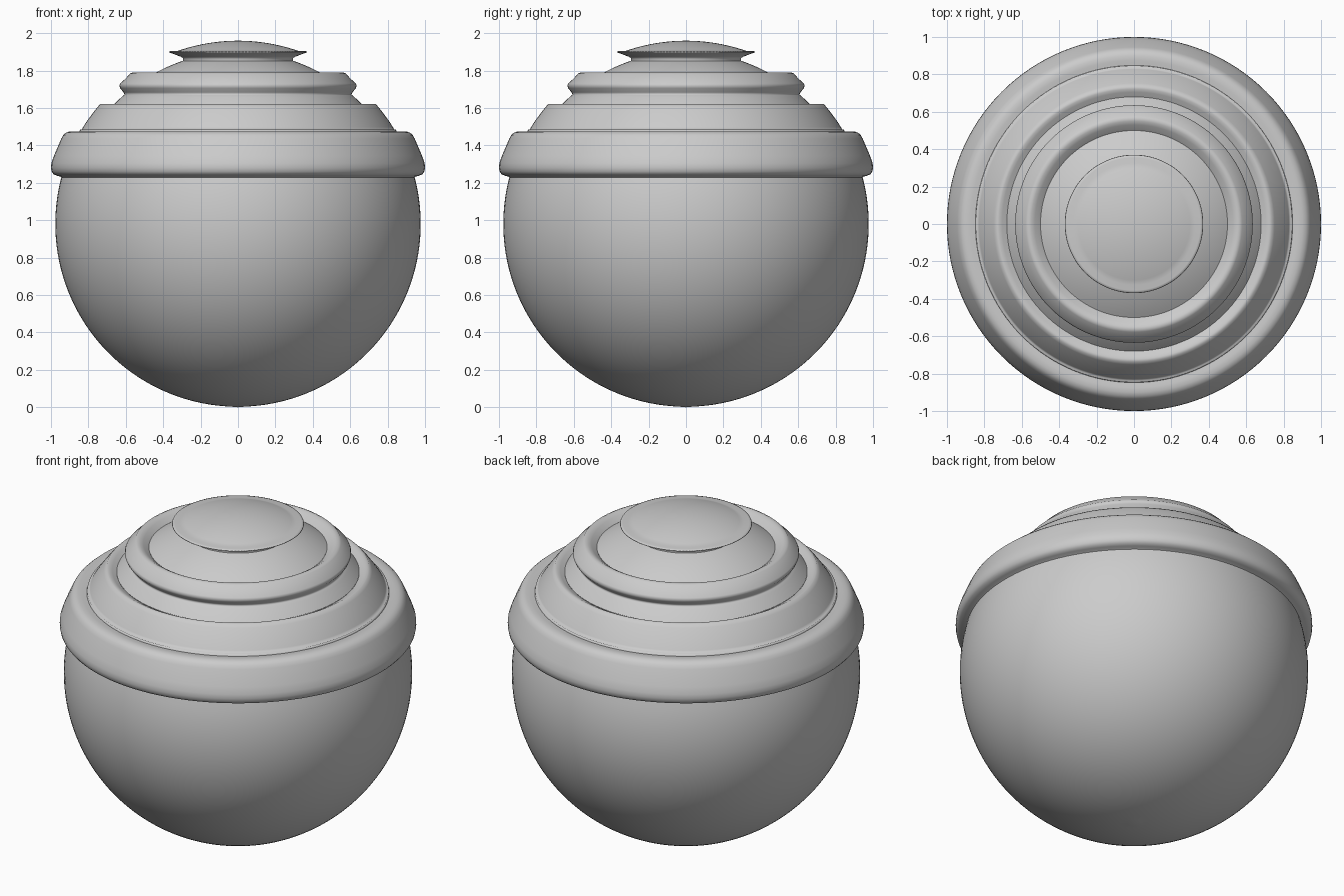
import bpy, bmesh
from math import sin, cos, pi, asin, atan2

if "Cube" in bpy.data.objects:
    bpy.data.objects.remove(bpy.data.objects["Cube"])

SEG = 128
CZ = 0.98          # centre height of the ball
OUTER, CORE = 0.977, 0.921


def arc(radius, a0, a1, n):
    """Points (r, z) on the ball; angles measured from straight up."""
    return [(radius * sin(a0 + (a1 - a0) * i / n),
             CZ + radius * cos(a0 + (a1 - a0) * i / n)) for i in range(n + 1)]


def ang(radius, r):
    return asin(r / radius)


def lathe(name, profile):
    """Revolve an (r, z) profile, listed bottom to top, about the z axis."""
    bm = bmesh.new()
    rings = []
    for r, z in profile:
        if r < 1e-4:
            rings.append([bm.verts.new((0, 0, z))])
        else:
            rings.append([bm.verts.new((r * cos(2 * pi * i / SEG), r * sin(2 * pi * i / SEG), z))
                          for i in range(SEG)])
    for a, b in zip(rings, rings[1:]):
        for i in range(SEG):
            j = (i + 1) % SEG
            if len(a) == 1:
                bm.faces.new((a[0], b[j], b[i]))
            elif len(b) == 1:
                bm.faces.new((a[i], a[j], b[0]))
            else:
                bm.faces.new((a[i], a[j], b[j], b[i]))
    me = bpy.data.meshes.new(name)
    bm.to_mesh(me)
    bm.free()
    ob = bpy.data.objects.new(name, me)
    bpy.context.collection.objects.link(ob)
    for p in me.polygons:
        p.use_smooth = True
    return ob


# Lower ball, from the bottom pole up to the band
body = arc(OUTER, pi, atan2(0.945, 0.25), 48)
body[0] = (0, 0.0)
lathe("lower_ball", body)

# Wide rounded band
lathe("band", [body[-1], (0.952, 1.234), (0.968, 1.238), (0.986, 1.246), (0.996, 1.26),
               (1.0, 1.28), (0.998, 1.305), (0.984, 1.345), (0.965, 1.39), (0.945, 1.436),
               (0.935, 1.455), (0.92, 1.468), (0.90, 1.475), (0.875, 1.475),
               (0.86, 1.473), (0.848, 1.472)])

# Lower ring, ending in the groove behind its top edge
lathe("lower_ring", [(0.848, 1.472), (0.845, 1.485)]
      + arc(OUTER, ang(OUTER, 0.838), ang(OUTER, 0.752), 8)
      + [(0.737, 1.621), (0.722, 1.622), (0.705, 1.614), (0.68, 1.60)])

# Core visible in the groove, and the upper ring overhanging it
lathe("upper_ring", arc(CORE, ang(CORE, 0.68), ang(CORE, 0.612), 6)
      + [(0.606, 1.672), (0.612, 1.684), (0.63, 1.706), (0.635, 1.72), (0.63, 1.732)]
      + [(0.60, 1.758), (0.578, 1.784), (0.565, 1.79), (0.55, 1.789),
         (0.53, 1.778), (0.50, 1.753)])

# Recessed dome under the cap
dome = arc(CORE, ang(CORE, 0.50), ang(CORE, 0.295), 10)
lathe("dome", dome)

# Top cap with a thin overhanging rim
lathe("cap", [dome[-1], (0.294, 1.866), (0.305, 1.874), (0.355, 1.893), (0.37, 1.898),
              (0.368, 1.902), (0.355, 1.906)]
      + arc(OUTER + 0.003, ang(OUTER, 0.325), 0, 12))
